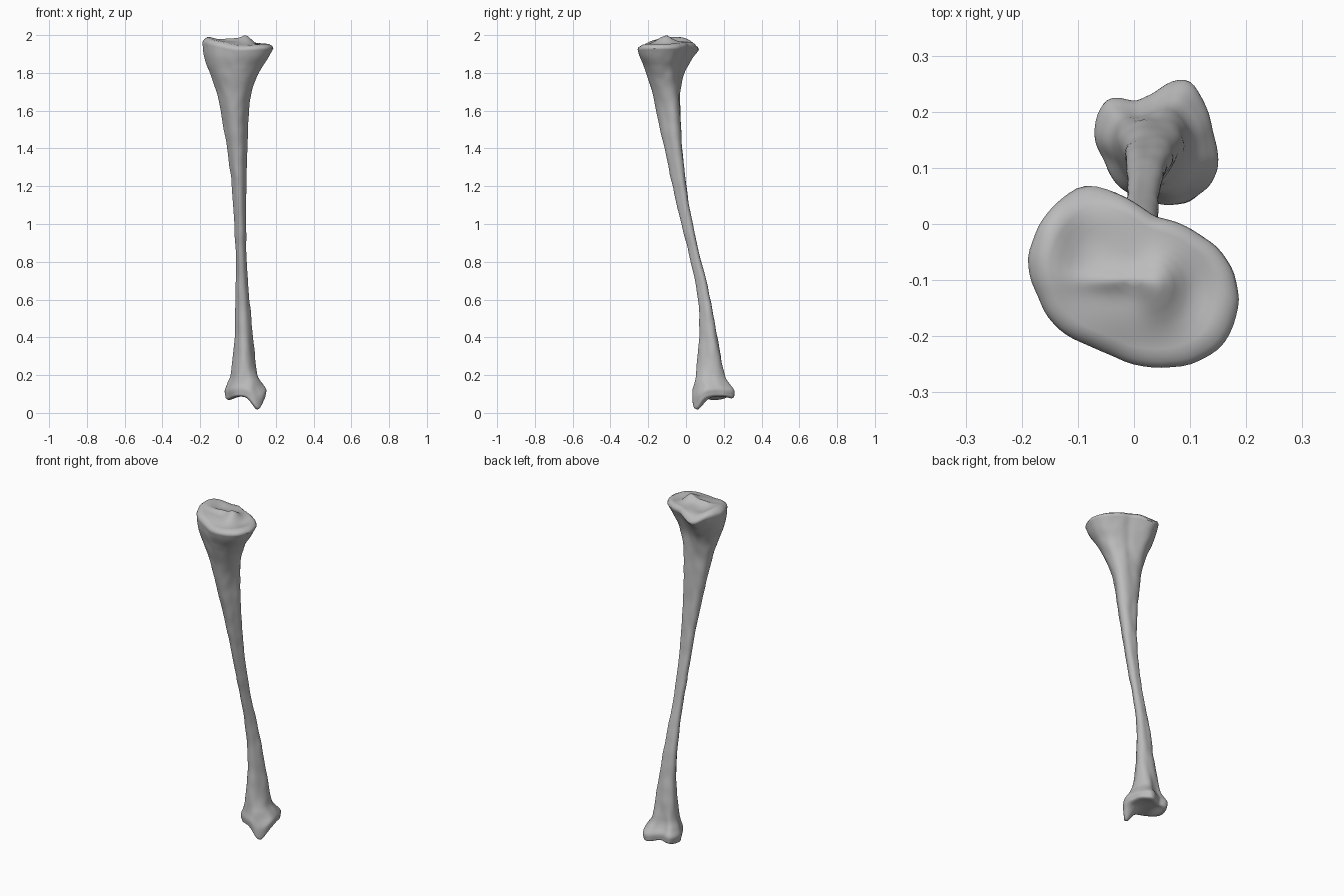
import bpy
import bmesh
import math
from mathutils import Vector, noise

cube = bpy.data.objects.get("Cube")
if cube:
    bpy.data.objects.remove(cube, do_unlink=True)

SIDES = 72
RINGS = 110

# Shaft silhouette: height, x min, x max, y min, y max
STATIONS = [
    (.07, -.066, .147, .036, .254), (.11, -.072, .15, .034, .255),
    (.15, -.058, .132, .043, .23), (.2, -.04, .106, .05, .205),
    (.4, -.018, .08, .07, .165), (.6, -.014, .06, .062, .13),
    (.8, -.012, .046, .025, .082), (1, -.02, .043, -.025, .036),
    (1.2, -.033, .044, -.07, .002), (1.4, -.058, .049, -.115, -.02),
    (1.6, -.093, .058, -.158, -.03), (1.7, -.115, .076, -.182, -.028),
    (1.8, -.15, .113, -.212, -.008), (1.88, -.18, .158, -.241, .035),
    (1.94, -.188, .186, -.256, .068),
]

# Outlines of the knee and ankle ends, seen from above
KNEE = [(-.085, .068), (-.13, .035), (-.17, -.015), (-.188, -.07), (-.17, -.13),
        (-.125, -.195), (-.07, -.22), (-.01, -.245), (.04, -.256), (.1, -.252),
        (.155, -.22), (.186, -.15), (.16, -.06), (.11, -.02), (.035, .004), (-.04, .05)]
ANKLE = [(-.045, .227), (0, .215), (.04, .23), (.08, .257), (.1, .255),
         (.125, .215), (.14, .16), (.15, .1), (.125, .06), (.085, .035),
         (.04, .04), (-.015, .06), (-.05, .115), (-.07, .155), (-.065, .195)]


def smoothstep(low, high, value):
    t = min(1, max(0, (value - low) / (high - low)))
    return t * t * (3 - 2 * t)


def bump(x, y, cx, cy, sx, sy):
    return math.exp(-((x - cx) / sx) ** 2 - ((y - cy) / sy) ** 2)


def normalised(points):
    """Fit an outline to the square from -1 to 1."""
    axes = []
    for values in zip(*points):
        low, high = min(values), max(values)
        axes.append([(2 * v - low - high) / (high - low) for v in values])
    return list(zip(*axes))


def resampled(points):
    """Turn a loose outline into evenly spaced polar samples."""
    polar = sorted((math.atan2(y, x), math.hypot(x, y)) for x, y in normalised(points))
    turn = math.tau
    polar = ([(a - turn, r) for a, r in polar[-2:]] + polar
             + [(a + turn, r) for a, r in polar[:2]])
    radii = []
    for i in range(SIDES):
        angle = -math.pi + turn * i / SIDES
        for (a, r), (b, s) in zip(polar, polar[1:]):
            if a <= angle <= b:
                radii.append(r + (s - r) * (angle - a) / max(b - a, 1e-6))
                break
    for _ in range(3):
        radii = [(radii[i - 1] + 2 * radii[i] + radii[(i + 1) % SIDES]) / 4
                 for i in range(SIDES)]
    return normalised([(r * math.cos(-math.pi + turn * i / SIDES),
                        r * math.sin(-math.pi + turn * i / SIDES))
                       for i, r in enumerate(radii)])


def bounds(z):
    """Smooth interpolation between the stations."""
    k = 0
    while k < len(STATIONS) - 2 and z > STATIONS[k + 1][0]:
        k += 1
    p, q = STATIONS[k], STATIONS[k + 1]
    before, after = STATIONS[max(k - 1, 0)], STATIONS[min(k + 2, len(STATIONS) - 1)]
    span = q[0] - p[0]
    t = (z - p[0]) / span
    result = []
    for c in range(1, 5):
        m = (q[c] - before[c]) / (q[0] - before[0]) * span
        n = (after[c] - p[c]) / (after[0] - p[0]) * span
        result.append((2 * t**3 - 3 * t**2 + 1) * p[c] + (t**3 - 2 * t**2 + t) * m
                      + (3 * t**2 - 2 * t**3) * q[c] + (t**3 - t**2) * n)
    return result


def plateau(x, y):
    """Knee surface: two shallow dishes beside a central ridge."""
    z = 1.966 - .06 * x
    z += .032 * bump(x, y, .045, -.11, .035, .05)
    z += .016 * bump(x, y, -.03, -.1, .07, .02)
    z += .016 * bump(x, y, -.15, -.05, .04, .09)
    z -= .012 * bump(x, y, -.08, -.03, .05, .05)
    z -= .012 * bump(x, y, .11, -.12, .04, .06)
    z -= .02 * bump(x, y, .0, -.24, .12, .06)
    z -= .025 * bump(x, y, -.08, .07, .07, .04)
    return z


def underside(x, y):
    """Ankle surface: an arched socket with a pointed inner lobe."""
    z = .088 - .02 * bump(x, y, -.05, .15, .04, .08)
    z -= .012 * bump(x, y, .08, .25, .06, .04)
    return z - .072 * bump(x, y, .105, .055, .042, .05)


knee, ankle = resampled(KNEE), resampled(ANKLE)
shaft = normalised([
    ((1 + .1 * math.cos(3 * a + math.pi * 1.5)) * math.cos(a),
     (1 + .1 * math.cos(3 * a + math.pi * 1.5)) * math.sin(a))
    for a in (-math.pi + math.tau * i / SIDES for i in range(SIDES))])


def wall_ring(level):
    """One ring of the bone wall, with its height bent to follow the ends."""
    x0, x1, y0, y1 = bounds(level)
    to_knee = smoothstep(1.55, 1.92, level)
    to_ankle = 1 - smoothstep(.1, .32, level)
    ring = []
    for s, k, a in zip(shaft, knee, ankle):
        u, v = (s[c] * (1 - to_knee - to_ankle) + k[c] * to_knee + a[c] * to_ankle
                for c in (0, 1))
        x = (x0 + x1 + u * (x1 - x0)) / 2
        y = (y0 + y1 + v * (y1 - y0)) / 2
        z = level
        if level > 1.84:
            z = 1.84 + (level - 1.84) * (plateau(x, y) - .024 - 1.84) / .1
        elif level < .17:
            z = .17 - (.17 - level) * (.17 - underside(x, y) - .01) / .1
        rough = .0035 * noise.noise(Vector((x, y, z * .6)) * 22)
        ring.append(Vector((x + u * rough, y + v * rough, z)))
    return ring


def cap_rings(rim, surface):
    """Shrinking rings that cover an end of the bone."""
    centre = sum(rim, Vector()) / len(rim)
    rings = []
    for scale in (.975, .93, .87, .79, .7, .6, .5, .4, .3, .2, .1, .03):
        ring = []
        for p in rim:
            q = centre.lerp(p, scale)
            blend = smoothstep(1, .9, scale) if scale < .9 else (1 - scale) / .1
            blend = min(1, max(.5, blend))
            z = surface(q.x, q.y)
            ring.append(Vector((q.x, q.y, p.z + (z - p.z) * blend if scale > .9 else z)))
        rings.append(ring)
    return rings


# Whole bone as one lofted skin
low, high = STATIONS[0][0], STATIONS[-1][0]
walls = []
for i in range(RINGS + 1):
    t = i / RINGS
    t += .09 * math.sin(math.tau * t) * -1
    walls.append(wall_ring(low + (high - low) * t))
rings = cap_rings(walls[0], underside)[::-1] + walls + cap_rings(walls[-1], plateau)

bm = bmesh.new()
loops = [[bm.verts.new(p) for p in ring] for ring in rings]
for lower, upper in zip(loops, loops[1:]):
    for i in range(SIDES):
        j = (i + 1) % SIDES
        bm.faces.new((lower[i], lower[j], upper[j], upper[i]))
bm.faces.new(loops[0][::-1])
bm.faces.new(loops[-1])
bmesh.ops.recalc_face_normals(bm, faces=bm.faces)
mesh = bpy.data.meshes.new("shin_bone")
bm.to_mesh(mesh)
bm.free()

bone = bpy.data.objects.new("shin_bone", mesh)
bpy.context.collection.objects.link(bone)

# Plain grey bone colour
grey = bpy.data.materials.new("bone_grey")
grey.use_nodes = True
colour = (.5, .5, .5, 1)
grey.diffuse_color = colour
grey.node_tree.nodes["Principled BSDF"].inputs["Base Color"].default_value = colour
mesh.materials.append(grey)

bpy.context.view_layer.objects.active = bone
bone.select_set(True)
bpy.ops.object.shade_smooth_by_angle(angle=math.radians(50))
